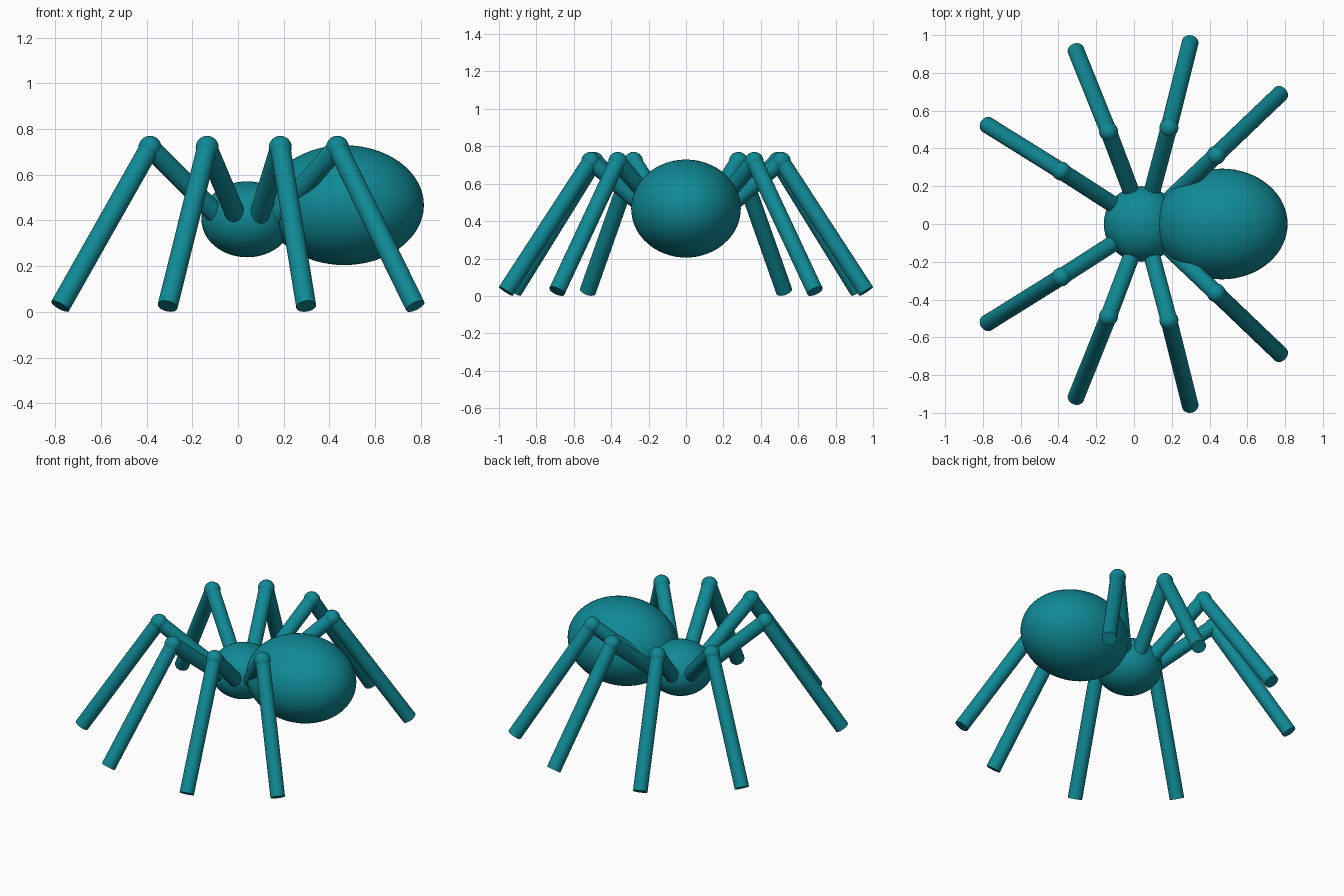
import bpy
import math
from mathutils import Vector

cube = bpy.data.objects.get("Cube")
if cube:
    bpy.data.objects.remove(cube, do_unlink=True)

teal = bpy.data.materials.new("teal")
teal.use_nodes = True
color = (0.005, 0.25, 0.30, 1.0)
teal.diffuse_color = color
teal.node_tree.nodes["Principled BSDF"].inputs["Base Color"].default_value = color


def finish(name):
    """Name, colour and smooth the active object."""
    obj = bpy.context.object
    obj.name = name
    obj.data.materials.append(teal)
    bpy.ops.object.transform_apply(location=False, rotation=False, scale=True)
    bpy.ops.object.shade_smooth_by_angle(angle=math.radians(40))
    return obj


def ellipsoid(name, center, radii, segments=48, rings=24):
    bpy.ops.mesh.primitive_uv_sphere_add(segments=segments, ring_count=rings,
                                         radius=1, location=center)
    bpy.context.object.scale = radii
    return finish(name)


def tube(name, start, end, radius):
    start, end = Vector(start), Vector(end)
    axis = end - start
    bpy.ops.mesh.primitive_cylinder_add(
        vertices=32, radius=radius, depth=axis.length, location=(start + end) / 2,
        rotation=axis.to_track_quat('Z', 'Y').to_euler())
    return finish(name)


# Body: small head section and large abdomen
ellipsoid("head_section", (0.04, 0, 0.405), (0.2, 0.2, 0.166))
ellipsoid("abdomen", (0.465, 0, 0.467), (0.348, 0.293, 0.262), 64, 32)

# Legs: knee and foot positions on one side, repeated on the other
LEG_RADIUS, KNEE_RADIUS = 0.044, 0.05
KNEE_Z, FOOT_Z, ROOT_Z = 0.72, 0.025, 0.34
HUB = Vector((0.05, 0, 0))
legs = [
    ((-0.385, 0.28), (-0.778, 0.525)),
    ((-0.135, 0.49), (-0.308, 0.92)),
    ((0.185, 0.51), (0.298, 0.963)),
    ((0.435, 0.365), (0.775, 0.69)),
]

for side, label in ((-1, "front"), (1, "back")):
    for i, (k, f) in enumerate(legs, 1):
        knee = Vector((k[0], side * k[1], KNEE_Z))
        foot = Vector((f[0], side * f[1], FOOT_Z))
        # Upper leg starts inside the head section, pointing away from its hub
        outward = Vector((knee.x - HUB.x, knee.y, 0)).normalized()
        root = HUB + outward * 0.07
        root.z = ROOT_Z
        tube(f"{label}_leg_{i}_upper", root, knee, LEG_RADIUS)
        tube(f"{label}_leg_{i}_lower", knee, foot, LEG_RADIUS)
        ellipsoid(f"{label}_leg_{i}_knee", knee, (KNEE_RADIUS,) * 3, 32, 16)
